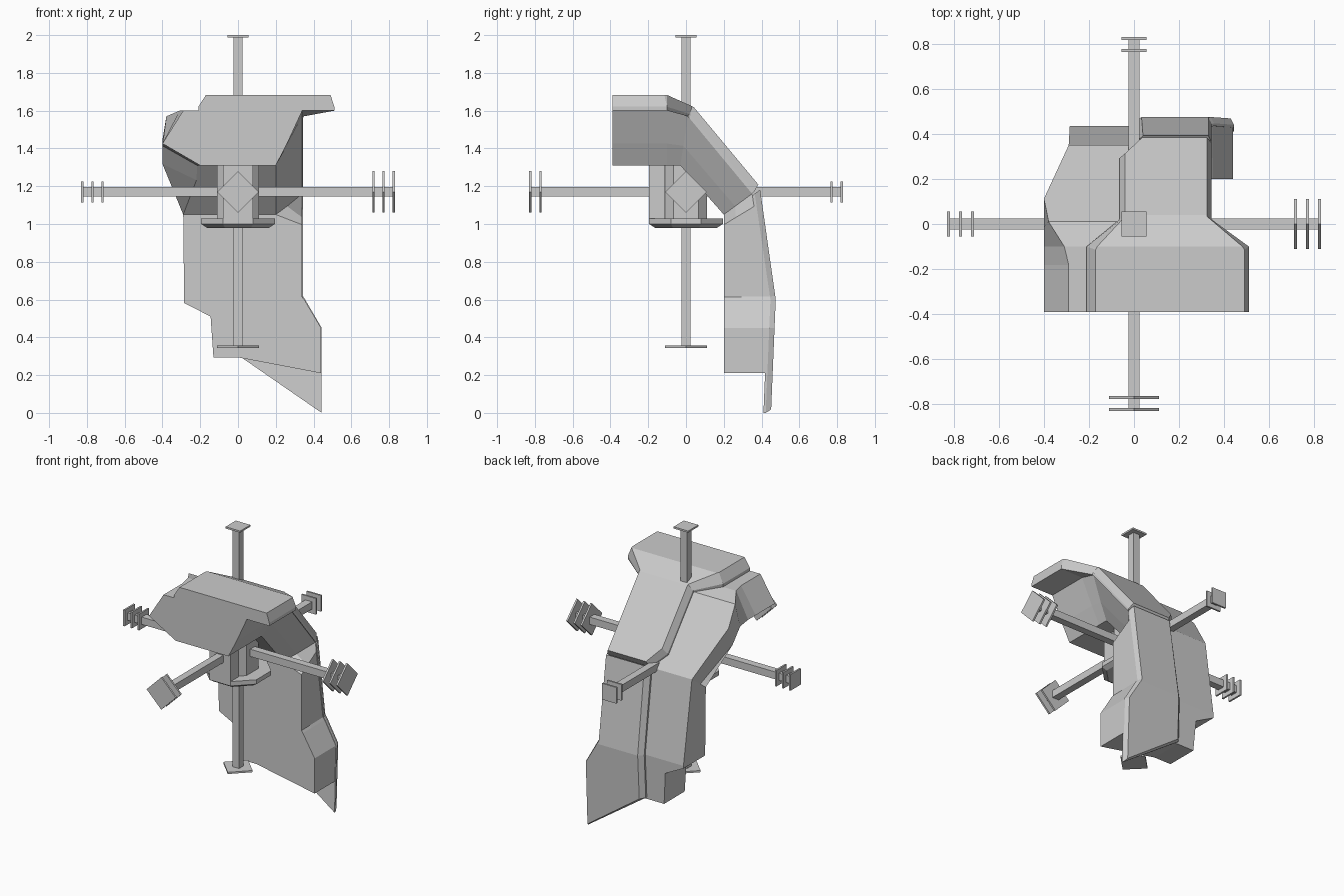
import bpy, bmesh, math
from mathutils import Vector, Matrix

if "Cube" in bpy.data.objects:
    bpy.data.objects.remove(bpy.data.objects["Cube"])

grey = bpy.data.materials.new("plain grey")
grey.diffuse_color = (0.6, 0.6, 0.6, 1)
grey.use_nodes = True
grey.node_tree.nodes["Principled BSDF"].inputs["Base Color"].default_value = grey.diffuse_color
CZ = 1.17  # height of the hub centre


def finish(bm, name):
    bmesh.ops.recalc_face_normals(bm, faces=bm.faces)
    me = bpy.data.meshes.new(name)
    bm.to_mesh(me)
    bm.free()
    me.materials.append(grey)
    ob = bpy.data.objects.new(name, me)
    bpy.context.collection.objects.link(ob)
    return ob


def stack(rings):
    """Closed solid from rings of 3D points."""
    bm = bmesh.new()
    vs = [[bm.verts.new(p) for p in r] for r in rings]
    n = len(vs[0])
    for a, b in zip(vs, vs[1:]):
        for i in range(n):
            j = (i + 1) % n
            bm.faces.new((a[i], a[j], b[j], b[i]))
    bm.faces.new(vs[0][::-1])
    bm.faces.new(vs[-1])
    return bm


def box(name, lo, hi):
    x0, y0, x1, y1 = lo[0], lo[1], hi[0], hi[1]
    ring = [(x0, y0), (x1, y0), (x1, y1), (x0, y1)]
    return finish(stack([[(x, y, z) for x, y in ring] for z in (lo[2], hi[2])]), name)


# Curved paths (y, z) running from the front edge, over the top, down the back
INNER = [(-.39, 1.31), (-.1, 1.31), (-.03, 1.31), (.2, 1.05), (.2, .6), (.2, 0)]
SKIN = [(-.39, 1.60), (-.1, 1.60), (.01, 1.57), (.35, 1.16), (.435, .6), (.41, 0)]
PLATE = [(-.39, 1.683), (-.1, 1.683), (.04, 1.62), (.39, 1.2), (.475, .6), (.45, 0)]


def at(path, s):
    i = min(int(s + 1e-5), 4)
    return Vector(path[i]).lerp(Vector(path[i + 1]), s - i)


def wrap(name, rings, low, high):
    """Bend a flat outline (x, s) at depth t between two paths."""
    bm = stack([[(x, s, t) for x, s in ring] for t, ring in rings])
    for s in range(1, 5):
        bmesh.ops.bisect_plane(bm, geom=bm.verts[:] + bm.edges[:] + bm.faces[:],
                               dist=1e-5, plane_co=(0, s, 0), plane_no=(0, 1, 0))
    for v in bm.verts:
        x, s, t = v.co
        y, z = at(low, s).lerp(at(high, s), t)
        v.co = (x, y, z)
    return finish(bm, name)


# Thick curved hull
def hull_ring(right, left):
    tail = [(.34, 3.97), (.44, 4.25), (.44, 4.65), (0, 4.51), (-.13, 4.51),
            (-.145, 4.15), (-.285, 4.03), (-.29, 3)]
    return ([(right, 0), (right, 2), (right, 3), (.34, 3.12)] + tail
            + [(left[2], 2.3), (left[1], .72), (left[0], 0)])


wrap("hull_shell", [(0, hull_ring(.20, (-.20, -.20, -.22))),
                    (.4, hull_ring(.26, (-.40, -.40, -.40))),
                    (1, hull_ring(.34, (-.29, -.29, -.40)))], INNER, SKIN)

# Raised armour plates with bevelled rims
wrap("upper_plate", [
    (0, [(.345, 3), (.02, 3), (-.065, 2.8), (-.065, 2.02), (-.21, 1), (-.21, 0),
         (.51, 0), (.51, 1), (.345, 2.02)]),
    (.25, [(.345, 3), (.02, 3), (-.065, 2.8), (-.065, 2.02), (-.21, 1), (-.21, 0),
           (.51, 0), (.51, 1), (.345, 2.02)]),
    (1, [(.325, 2.98), (.035, 2.98), (-.04, 2.78), (-.04, 1.95), (-.17, .95), (-.17, 0),
         (.49, 0), (.49, .95), (.325, 1.95)])], SKIN, PLATE)
wrap("lower_plate", [
    (0, [(.345, 3.02), (.345, 3.97), (.443, 4.25), (.443, 5), (0, 4.49), (.01, 3.02)]),
    (.3, [(.345, 3.02), (.345, 3.97), (.443, 4.25), (.443, 5), (0, 4.49), (.01, 3.02)]),
    (1, [(.33, 3.03), (.33, 3.97), (.43, 4.25), (.43, 4.97), (.03, 4.5), (.04, 3.03)])],
    SKIN, PLATE)


# Hub: octagonal core, front pillar and base dish
def octagon(r, k, z):
    return [(r, -k, z), (r, k, z), (k, r, z), (-k, r, z),
            (-r, k, z), (-r, -k, z), (-k, -r, z), (k, -r, z)]


finish(stack([octagon(.11, .065, 1.02), octagon(.11, .065, 1.33)]), "hub_core")
box("hub_pillar", (-.08, -.195, 1.02), (.08, -.11, 1.32))
finish(stack([octagon(.165, .07, .98), octagon(.195, .08, 1.0),
              octagon(.195, .08, 1.03)]), "hub_base")

# Crossed booms
box("boom_x", (-.83, -.025, CZ - .025), (.83, .025, CZ + .025))
box("boom_y", (-.83, -.025, CZ - .025), (.83, .025, CZ + .025)).data.transform(
    Matrix.Translation((0, 0, 0)) @ Matrix.Rotation(math.pi / 2, 4, 'Z'))
box("boom_z", (-.025, -.025, .35), (.025, .025, 1.995))


# Square and diamond end plates on the booms
def end_plate(name, axis, pos, diamond):
    h = .078 if diamond else .055
    ob = box(name, (-h, -h, -.006), (h, h, .006))
    m = Matrix.Rotation(math.pi / 4 if diamond else 0, 4, 'Z')
    turn = {'x': Matrix.Rotation(math.pi / 2, 4, 'Y'),
            'y': Matrix.Rotation(math.pi / 2, 4, 'X'), 'z': Matrix()}[axis]
    p = Vector((0, 0, CZ))
    if axis == 'z':
        p.z = pos
    else:
        p['xy'.index(axis)] = pos
    ob.data.transform(Matrix.Translation(p) @ turn @ m)


for d in (.717, .77, .824):
    end_plate("right_plate", 'x', d, True)
    end_plate("left_plate", 'x', -d, False)
for d in (.77, .824):
    end_plate("front_plate", 'y', -d, True)
    end_plate("back_plate", 'y', d, False)
end_plate("top_plate", 'z', 1.994, False)
end_plate("bottom_plate", 'z', .35, True)
